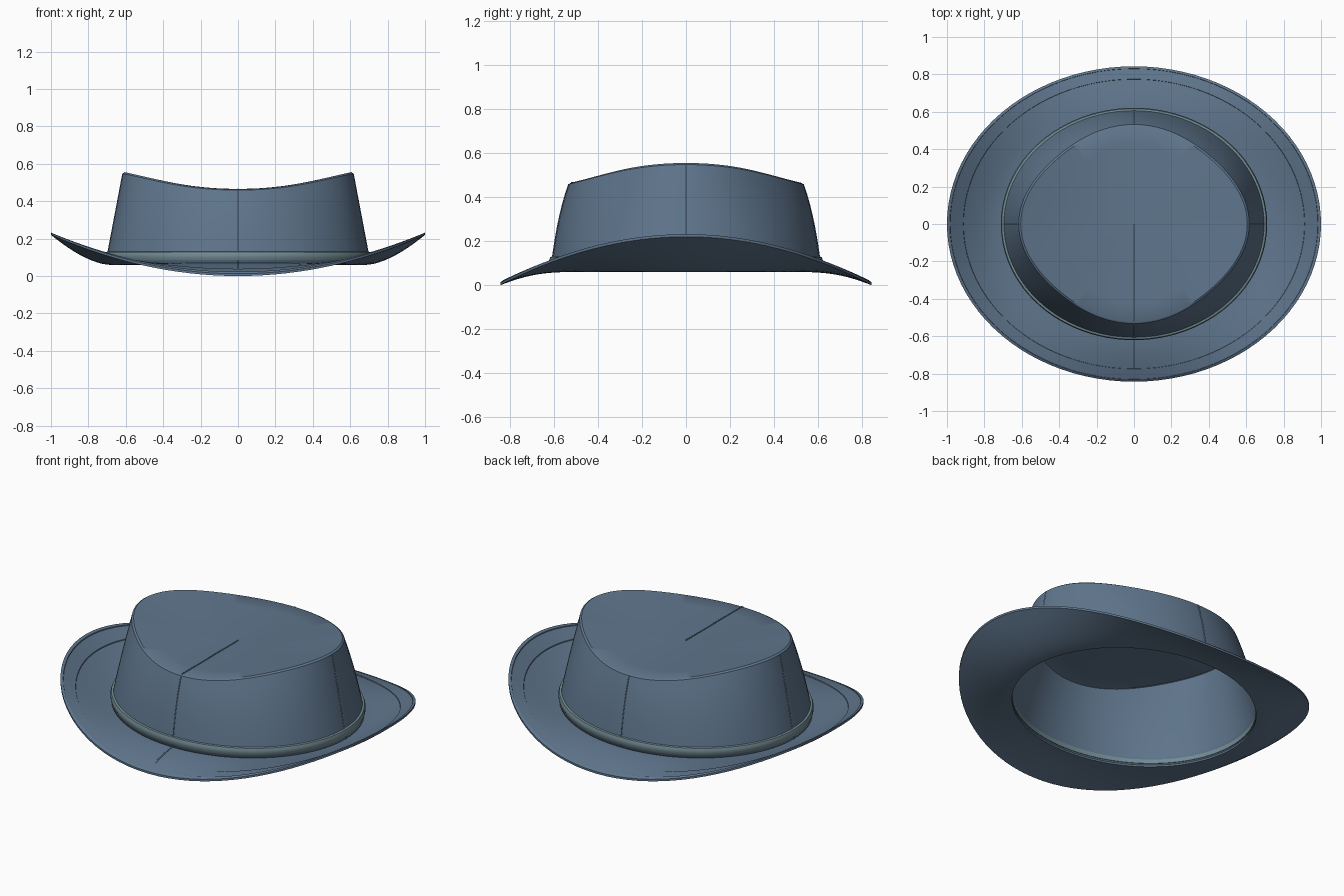
import bpy, bmesh, math

if "Cube" in bpy.data.objects:
    bpy.data.objects.remove(bpy.data.objects["Cube"])

N = 96  # segments around the hat


def material(name, rgb):
    m = bpy.data.materials.new(name)
    m.diffuse_color = (*rgb, 1)
    m.use_nodes = True
    m.node_tree.nodes["Principled BSDF"].inputs["Base Color"].default_value = m.diffuse_color
    return m


FELT = material("felt_blue", (0.115, 0.18, 0.265))
TRIM = material("trim_teal", (0.17, 0.26, 0.29))


def loft(name, rings, mat, cap=None, closed=False, thick=0.0):
    """Skin a stack of rings; each ring is a function angle -> (x, y, z)."""
    bm = bmesh.new()
    loops = [[bm.verts.new(r(2 * math.pi * i / N)) for i in range(N)] for r in rings]
    pairs = list(zip(loops, loops[1:])) + ([(loops[-1], loops[0])] if closed else [])
    for a, b in pairs:
        for i in range(N):
            j = (i + 1) % N
            bm.faces.new((a[i], a[j], b[j], b[i]))
    if cap:
        c = bm.verts.new(cap)
        for i in range(N):
            bm.faces.new((loops[-1][i], loops[-1][(i + 1) % N], c))
    bmesh.ops.recalc_face_normals(bm, faces=bm.faces)
    me = bpy.data.meshes.new(name)
    bm.to_mesh(me)
    bm.free()
    me.materials.append(mat)
    ob = bpy.data.objects.new(name, me)
    bpy.context.collection.objects.link(ob)
    if thick:
        m = ob.modifiers.new("thickness", 'SOLIDIFY')
        m.thickness, m.offset = thick, -1
    bpy.context.view_layer.objects.active = ob
    ob.select_set(True)
    bpy.ops.object.shade_smooth_by_angle(angle=math.radians(35))
    ob.select_set(False)
    return ob


def ellipse(rx, ry, z):
    return lambda a: (rx * math.cos(a), ry * math.sin(a), z)


# Brim: flat at the head opening, curling up at the sides, dipping front and back
def brim_ring(t, lift):
    def ring(a):
        rx, ry = 0.69 + 0.31 * t, 0.60 + 0.243 * t
        edge = 0.22 * math.cos(a) ** 2
        z = 0.06 + (edge - 0.06) * t ** 1.6
        return (rx * math.cos(a), ry * math.sin(a), z + lift)
    return ring


steps = [i / 10 for i in range(11)]
# the upper side has a slightly raised edge binding
upper = [(1, 0.012), (0.95, 0.018), (0.945, 0.014), (0.85, 0.014), (0.72, 0.014),
         (0.715, 0.010)] + [(t, 0.010) for t in (0.6, 0.45, 0.3, 0.15, 0)]
loft("brim", [brim_ring(t, 0.0) for t in steps] +
     [brim_ring(t, h) for t, h in upper], FELT, closed=True)


# Crown: tapering wall, gently pinched on the diagonals, with a saddle-shaped rim
def crown_ring(t, inset=1.0):
    def ring(a):
        pinch = 1 - 0.05 * t ** 2 * math.sin(2 * a) ** 2
        rx = (0.708 - 0.093 * t) * pinch * inset
        ry = (0.615 - 0.055 * t - 0.03 * t ** 3) * pinch * inset
        top = 0.465 + 0.09 * math.cos(a) ** 2
        return (rx * math.cos(a), ry * math.sin(a), 0.065 + (top - 0.065) * t)
    return ring


# Top panel: saddle that dips to the middle
def top_ring(s):
    def ring(a):
        x, y, z = crown_ring(1, 0.985)(a)
        return (x * s, y * s, 0.465 + (z - 0.465) * s * s)
    return ring


wall = [crown_ring(i / 8) for i in range(8)] + [crown_ring(0.985)]
loft("crown", wall + [top_ring(s) for s in (1, 0.8, 0.6, 0.4, 0.2)], FELT,
     cap=(0, 0, 0.465), thick=0.012)

# Band: slim rounded cord around the base of the crown
band_profile = [(-0.01, 0.08), (0.008, 0.085), (0.014, 0.10),
                (0.014, 0.115), (0.009, 0.128), (-0.01, 0.132)]
loft("hat_band", [ellipse(0.698 + d, 0.607 + d, z) for d, z in band_profile],
     TRIM, closed=True)


# Seams: thin piping up the crown, and along the front of the top and brim
def seam(name, points):
    cu = bpy.data.curves.new(name, 'CURVE')
    cu.dimensions = '3D'
    cu.bevel_depth, cu.bevel_resolution = 0.004, 2
    cu.use_fill_caps = True
    sp = cu.splines.new('POLY')
    sp.points.add(len(points) - 1)
    for p, co in zip(sp.points, points):
        p.co = (*co, 1)
    cu.materials.append(FELT)
    ob = bpy.data.objects.new(name, cu)
    bpy.context.collection.objects.link(ob)


for label, deg in (("front", -90), ("right", 0), ("back", 90), ("left", 180)):
    a = math.radians(deg)
    seam(label + "_crown_seam", [crown_ring(0.985 * i / 8, 0.997)(a) for i in range(9)])
f = math.radians(-90)
seam("top_seam", [top_ring(s)(f) for s in (1, 0.5, 0)])
seam("brim_seam", [brim_ring(t, 0.010)(f) for t in steps[:-1]])
